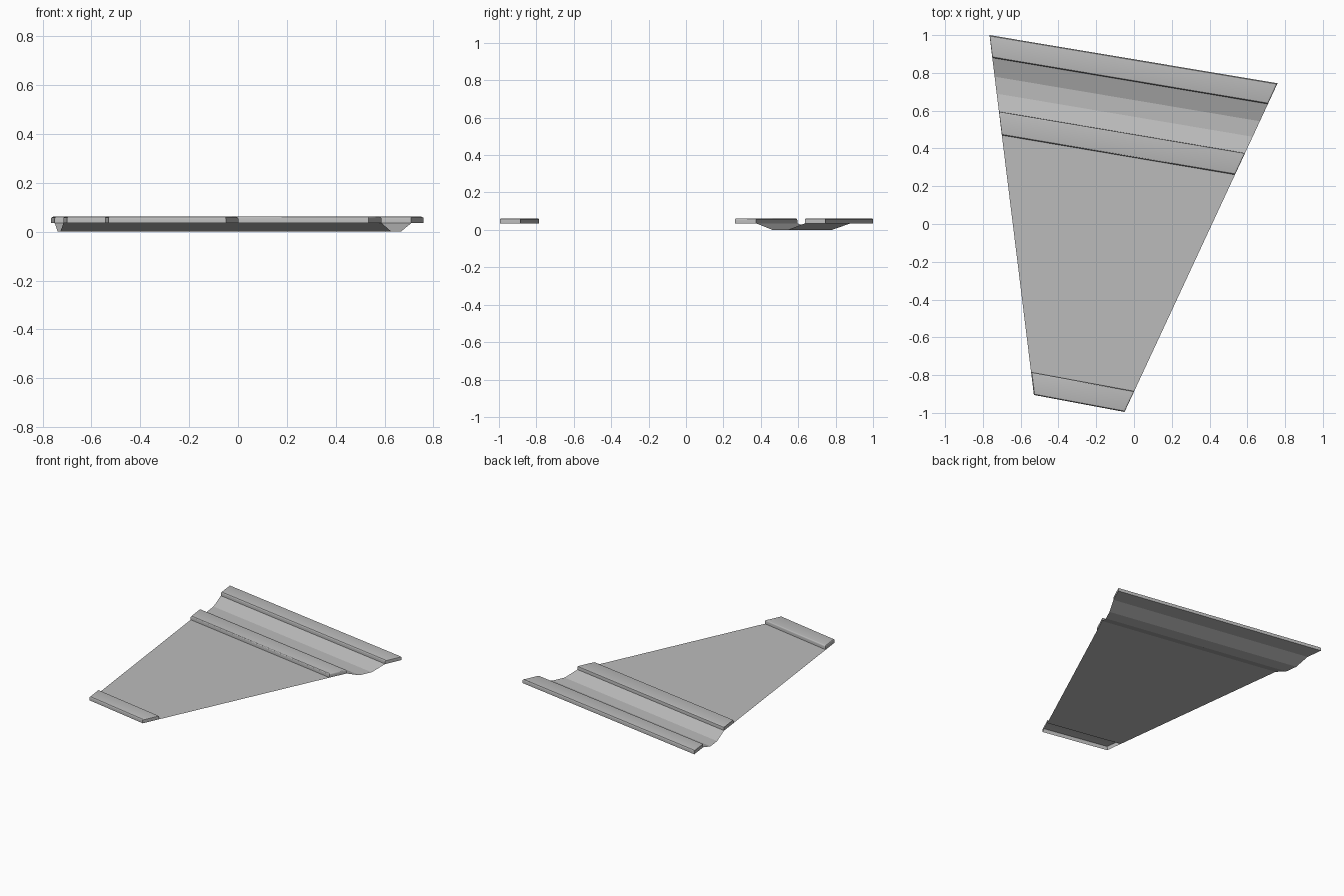
import bpy
import bmesh
from mathutils import Vector

cube = bpy.data.objects.get("Cube")
if cube:
    bpy.data.objects.remove(cube, do_unlink=True)

grey = bpy.data.materials.new("light_grey")
grey.use_nodes = True
colour = (0.5, 0.5, 0.5, 1)
grey.diffuse_color = colour
grey.node_tree.nodes["Principled BSDF"].inputs["Base Color"].default_value = colour

# Plan outline: two slanted sides, from the wide back to the narrow front
LEFT = Vector((-0.765, 1.0, 0)), Vector((-0.53, -0.905, 0))
RIGHT = Vector((0.76, 0.745, 0)), Vector((-0.05, -0.995, 0))
DECK, TOP = 0.035, 0.062


def across(y, z):
    """Both ends of the cross line that meets the -x side at depth y."""
    t = (LEFT[0].y - y) / (LEFT[0].y - LEFT[1].y)
    up = Vector((0, 0, z))
    return [side[0].lerp(side[1], t) + up for side in (LEFT, RIGHT)]


def finish(bm, name):
    mesh = bpy.data.meshes.new(name)
    bm.to_mesh(mesh)
    bm.free()
    mesh.materials.append(grey)
    obj = bpy.data.objects.new(name, mesh)
    bpy.context.collection.objects.link(obj)
    return obj


# Thin sheet with a shallow trough
bm = bmesh.new()
profile = [(1.0, DECK), (0.88, DECK), (0.78, 0), (0.69, 0), (0.595, DECK), (-0.785, DECK)]
rows = [[bm.verts.new(p) for p in across(y, z)] for y, z in profile]
for a, b in zip(rows, rows[1:]):
    bm.faces.new((a[0], b[0], b[1], a[1]))
finish(bm, "trough_sheet")


# Raised ribs with softened top edges, open below where they meet the sheet
def rib(name, back, front):
    bm = bmesh.new()
    rings = []
    for z in (DECK, TOP):
        a, b = across(back, z), across(front, z)
        rings.append([bm.verts.new(p) for p in (a[0], b[0], b[1], a[1])])
    low, high = rings
    top = bm.faces.new(high)
    for i in range(4):
        j = (i + 1) % 4
        bm.faces.new((low[i], low[j], high[j], high[i]))
    bmesh.ops.bevel(bm, geom=list(top.edges), offset=0.009, segments=3,
                    profile=0.5, affect='EDGES')
    bmesh.ops.recalc_face_normals(bm, faces=bm.faces)
    if sum(f.normal.z * f.calc_area() for f in bm.faces) < 0:
        bmesh.ops.reverse_faces(bm, faces=bm.faces)
    obj = finish(bm, name)
    bpy.ops.object.select_all(action='DESELECT')
    obj.select_set(True)
    bpy.context.view_layer.objects.active = obj
    bpy.ops.object.shade_smooth_by_angle()


rib("back_rib", 1.0, 0.88)
rib("middle_rib", 0.595, 0.47)
rib("front_rib", -0.785, -0.905)
